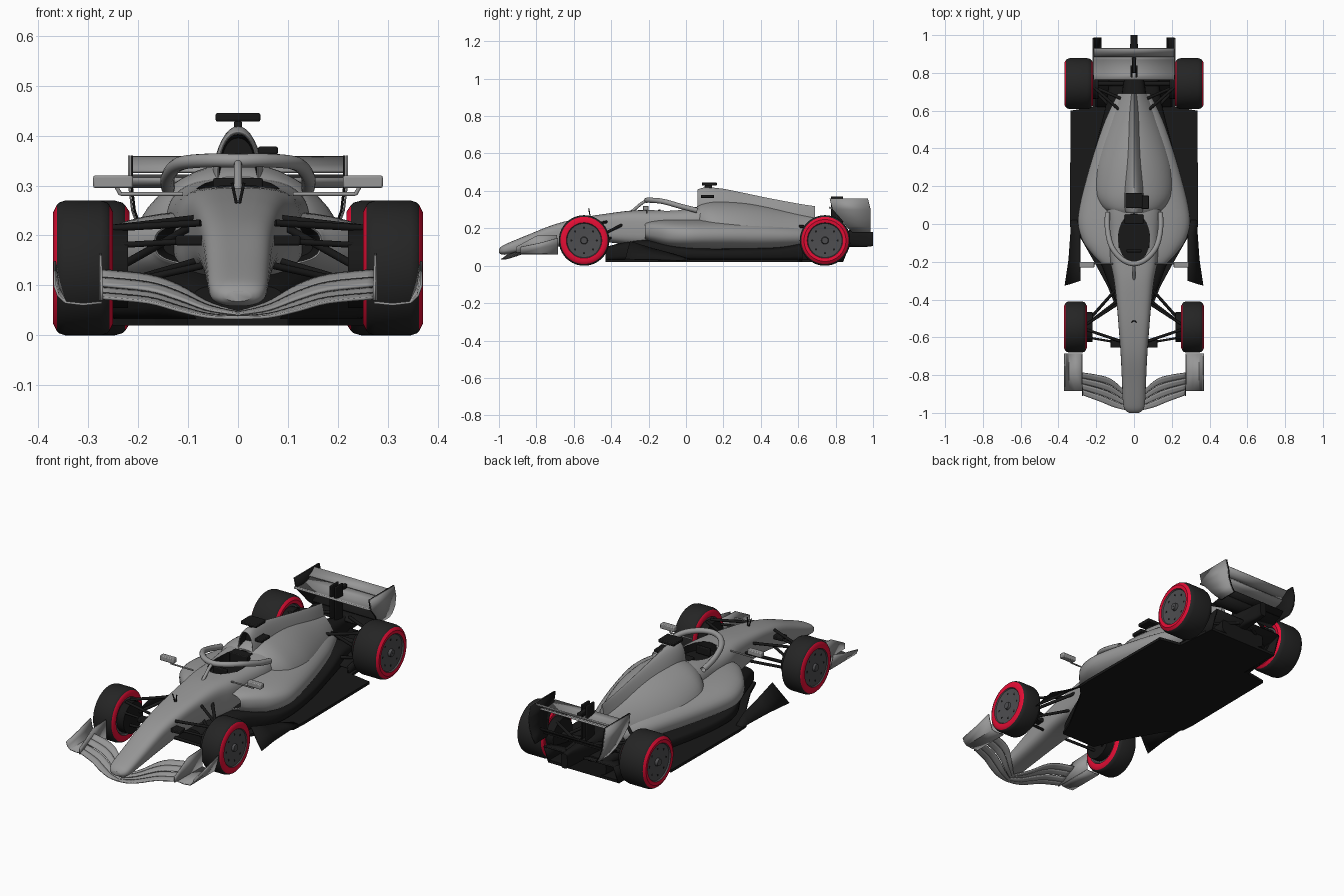
import bpy, bmesh, math
from mathutils import Vector

if "Cube" in bpy.data.objects:
    bpy.data.objects.remove(bpy.data.objects["Cube"])


def material(name, r, g, b):
    m = bpy.data.materials.new(name)
    m.diffuse_color = (r, g, b, 1)
    m.use_nodes = True
    m.node_tree.nodes["Principled BSDF"].inputs["Base Color"].default_value = m.diffuse_color
    return m


GREY = material("body grey", 0.31, 0.31, 0.31)
BLACK = material("carbon black", 0.009, 0.009, 0.009)
TYRE = material("tyre rubber", 0.018, 0.018, 0.018)
RED = material("red sidewall", 0.78, 0.004, 0.035)
RIM = material("rim grey", 0.075, 0.075, 0.08)


def make(name, verts, faces, mats, idx=None, angle=35):
    me = bpy.data.meshes.new(name)
    me.from_pydata([tuple(v) for v in verts], [], faces)
    for m in mats:
        me.materials.append(m)
    if idx:
        for p, i in zip(me.polygons, idx):
            p.material_index = i
    bm = bmesh.new()
    bm.from_mesh(me)
    bmesh.ops.recalc_face_normals(bm, faces=bm.faces)
    bm.to_mesh(me)
    bm.free()
    ob = bpy.data.objects.new(name, me)
    bpy.context.collection.objects.link(ob)
    select(ob)
    bpy.ops.object.shade_smooth_by_angle(angle=math.radians(angle))
    return ob


def select(ob):
    bpy.ops.object.select_all(action='DESELECT')
    ob.select_set(True)
    bpy.context.view_layer.objects.active = ob


def catmull(rows, sub):
    out = []
    for i in range(len(rows) - 1):
        a, b, c, d = rows[max(i - 1, 0)], rows[i], rows[i + 1], rows[min(i + 2, len(rows) - 1)]
        for k in range(sub):
            t = k / sub
            out.append([0.5 * (2 * q + (r - p) * t + (2 * p - 5 * q + 4 * r - s) * t * t
                               + (3 * q - p - 3 * r + s) * t ** 3) for p, q, r, s in zip(a, b, c, d)])
    return out + [list(rows[-1])]


# stations are (y, half width, z bottom, z top, squareness)
def loft(name, stations, mats, dark=0, half=False, sub=4, n=40):
    st = catmull(stations, sub)
    verts, faces, idx = [], [], []
    for y, w, zb, zt, e in st:
        zc, h = ((zb, zt - zb) if half else ((zb + zt) / 2, (zt - zb) / 2))
        for k in range(n):
            a = 2 * math.pi * k / n
            c, s = math.cos(a), math.sin(a)
            x = w * math.copysign(abs(c) ** (2 / e), c)
            z = h * math.copysign(abs(s) ** (2 / e), s)
            verts.append((x, y, zc + (z * 0.1 if half and z < 0 else z)))
    for i in range(len(st) - 1):
        for k in range(n):
            k2 = (k + 1) % n
            faces.append((i * n + k, i * n + k2, i * n + n + k2, i * n + n + k))
            idx.append(1 if i < dark * sub else 0)
    faces += [tuple(range(n)), tuple(range(len(verts) - n, len(verts)))]
    idx += [1 if dark else 0, 0]
    return make(name, verts, faces, mats, idx)


def sheet(name, rows, thick, mat):
    m = len(rows[0])
    faces = [(i * m + k, i * m + k + 1, i * m + m + k + 1, i * m + m + k)
             for i in range(len(rows) - 1) for k in range(m - 1)]
    ob = make(name, [p for r in rows for p in r], faces, [mat])
    mod = ob.modifiers.new("thickness", 'SOLIDIFY')
    mod.thickness, mod.offset = thick, 0
    return ob


def rod(name, a, b, r, mat, both=True, n=12):
    for s in ((1, -1) if both else (1,)):
        p, q = Vector((a[0] * s, a[1], a[2])), Vector((b[0] * s, b[1], b[2]))
        rot = (q - p).to_track_quat('Z', 'Y')
        verts = [o + rot @ Vector((r * math.cos(2 * math.pi * k / n), r * math.sin(2 * math.pi * k / n), 0))
                 for o in (p, q) for k in range(n)]
        faces = [(k, (k + 1) % n, n + (k + 1) % n, n + k) for k in range(n)]
        make(name, verts, faces + [tuple(range(n)), tuple(range(n, 2 * n))], [mat])


def block(name, x0, x1, y0, y1, z0, z1, mat, both=False):
    for s in ((1, -1) if both else (1,)):
        verts = [(s * x, y, z) for x in (x0, x1) for y in (y0, y1) for z in (z0, z1)]
        ob = make(name, verts, [(0, 1, 3, 2), (4, 5, 7, 6), (0, 1, 5, 4), (2, 3, 7, 6), (0, 2, 6, 4), (1, 3, 7, 5)], [mat])
        bev = ob.modifiers.new("soft edges", 'BEVEL')
        bev.width, bev.segments = 0.004, 2


# nose and survival cell, with the cockpit cut out
tub = loft("nose_and_tub", [(-1, .025, .068, .088, 2.2), (-.985, .047, .06, .104, 2.4), (-.95, .058, .06, .122, 2.6),
    (-.85, .063, .075, .163, 3), (-.7, .07, .10, .222, 3.5), (-.55, .081, .125, .258, 3.8), (-.42, .092, .125, .279, 3.8),
    (-.3, .106, .11, .294, 3.6), (-.2, .125, .10, .298, 3.4), (-.05, .137, .10, .302, 3.2),
    (.07, .145, .10, .315, 3), (.2, .13, .10, .32, 2.6)], [GREY, BLACK])
bpy.ops.mesh.primitive_cylinder_add(vertices=40, radius=1, depth=1, location=(0, -.075, .756))
cutter = bpy.context.object
cutter.name, cutter.scale, cutter.hide_render = "cockpit_cutter", (.082, .13, 1), True
select(tub)
mod = tub.modifiers.new("cockpit", 'BOOLEAN')
mod.object, mod.operation = cutter, 'DIFFERENCE'
bpy.ops.object.modifier_apply(modifier="cockpit")
bpy.data.objects.remove(cutter)
for p in tub.data.polygons:
    if (p.center.x / .083) ** 2 + ((p.center.y + .075) / .131) ** 2 < 1.01 and p.center.z > .252:
        p.material_index = 1
block("steering_wheel", -.04, .04, -.15, -.135, .26, .30, BLACK)
block("headrest", -.05, .05, .0, .05, .26, .315, BLACK)

# sidepods with inlets, engine cover shoulders, spine with air intake
loft("sidepods", [(-.16, .15, .15, .215, 3), (-.215, .165, .14, .228, 3), (-.205, .178, .13, .237, 3), (-.16, .222, .11, .245, 2.8),
    (-.09, .272, .085, .25, 2.6), (0, .297, .072, .252, 2.4), (.1, .287, .07, .252, 2.3), (.25, .25, .07, .25, 2.2),
    (.4, .205, .075, .24, 2.2), (.55, .152, .085, .225, 2.1), (.69, .086, .10, .205, 2)], [GREY, BLACK], dark=1)
loft("engine_cover", [(.058, .125, .22, .318, 2.2), (.09, .17, .205, .335, 2), (.16, .205, .195, .348, 1.75), (.28, .205, .18, .343, 1.65),
    (.4, .178, .17, .325, 1.6), (.55, .13, .16, .292, 1.5), (.69, .078, .15, .26, 1.5)], [GREY], half=True)
loft("intake_and_spine", [(.11, .034, .33, .395, 2.2), (.065, .038, .317, .403, 2.2), (.068, .046, .30, .41, 2.2),
    (.11, .056, .27, .419, 2), (.2, .064, .25, .411, 1.6), (.3, .062, .24, .391, 1.4), (.45, .052, .22, .36, 1.3),
    (.6, .036, .2, .332, 1.3), (.69, .022, .17, .318, 1.3)], [GREY, BLACK], dark=1, half=True)
block("camera_stem", -.008, .008, .10, .14, .40, .43, BLACK)
block("camera_bar", -.045, .045, .085, .165, .428, .445, BLACK)
block("side_camera", .04, .08, .08, .15, .362, .378, BLACK)

# halo
for name, pts in (("halo_ring", [(-.14, .06, .295), (-.14, -.03, .318), (-.118, -.12, .343), (-.065, -.185, .35), (0, -.21, .35),
                                 (.065, -.185, .35), (.118, -.12, .343), (.14, -.03, .318), (.14, .06, .295)]),
                  ("halo_pillar", [(0, -.205, .348), (0, -.235, .335), (0, -.30, .28)])):
    cu = bpy.data.curves.new(name, 'CURVE')
    cu.dimensions, cu.bevel_depth, cu.bevel_resolution = '3D', .014 if "ring" in name else .008, 4
    sp = cu.splines.new('POLY')
    line = catmull(pts, 6)
    sp.points.add(len(line) - 1)
    for q, co in zip(sp.points, line):
        q.co = (*co, 1)
    sp.use_smooth = True
    cu.materials.append(GREY)
    ob = bpy.data.objects.new(name, cu)
    bpy.context.collection.objects.link(ob)
    select(ob)
    bpy.ops.object.convert(target='MESH')

# mirrors and nose probes
block("mirror", .21, .29, -.23, -.20, .295, .32, GREY, True)
rod("mirror_stay", (.11, -.21, .283), (.235, -.21, .283), .004, GREY)
rod("mirror_post", (.235, -.21, .282), (.245, -.212, .30), .004, GREY)
rod("probe", (.0, -.51, .25), (.012, -.52, .305), .003, BLACK)

# floor, underbody, fences and diffuser
half = [(.1, -.43), (.14, -.33), (.2, -.22), (.28, -.08), (.335, -.02), (.34, .05), (.335, .6), (.22, .62), (.2, .84)]
ring = half + [(-x, y) for x, y in reversed(half)]
m = len(ring)
make("floor", [(x, y, z) for z in (.02, .034) for x, y in ring],
     [tuple(range(m)), tuple(range(m, 2 * m))] + [(k, (k + 1) % m, m + (k + 1) % m, m + k) for k in range(m)], [BLACK])
loft("underbody", [(-.43, .09, .022, .10, 4), (-.33, .13, .022, .125, 4), (-.2, .18, .022, .14, 4), (-.05, .255, .022, .11, 4),
    (.1, .26, .022, .095, 4), (.3, .23, .022, .095, 4), (.5, .18, .022, .10, 4), (.68, .14, .022, .13, 4), (.84, .13, .03, .12, 4)], [BLACK])
for s in (1, -1):
    sheet("floor_fence", [[(s * .285, -.30, .13), (s * .33, -.315, .075), (s * .365, -.325, .035)],
        [(s * .285, -.19, .095), (s * .315, -.18, .06), (s * .345, -.19, .032)],
        [(s * .285, -.06, .06), (s * .31, -.05, .045), (s * .335, -.04, .03)],
        [(s * .30, .02, .034), (s * .32, .02, .032), (s * .338, .02, .03)]], .006, BLACK)
    sheet("diffuser_side", [[(s * .2, .62, .02), (s * .2, .62, .07)], [(s * .2, .84, .02), (s * .2, .88, .12)]], .008, BLACK)
sheet("diffuser_roof", [[(x, .62, .06), (x, .78, .09), (x, .88, .12)] for x in (-.2, .2)], .008, BLACK)

# gearbox and rear crash structure
loft("gearbox", [(.6, .07, .09, .23, 3), (.72, .06, .09, .21, 3), (.85, .035, .10, .19, 3), (.95, .02, .10, .185, 4), (1, .018, .105, .18, 4)], [BLACK])


# rear wing
def span(pts, w):
    return [[(x, y, z) for y, z in pts] for x in (-w, w)]


sheet("rear_wing_main", span([(.765, .312), (.79, .304), (.83, .30), (.87, .306), (.895, .318)], .214), .009, GREY)
sheet("rear_wing_flap", span([(.885, .328), (.91, .34), (.93, .357)], .214), .006, GREY)
sheet("beam_wing", span([(.83, .18), (.87, .185), (.905, .205)], .185), .007, BLACK)
sheet("beam_wing_upper", span([(.88, .205), (.91, .218), (.925, .235)], .19), .006, BLACK)
plate = [(.218, .36, .77, .97), (.218, .30, .785, .985), (.212, .25, .83, .985), (.198, .21, .86, .985), (.18, .18, .89, .985)]
for s in (1, -1):
    sheet("wing_endplate", [[(s * x, a, z), (s * x, b, z)] for x, z, a, b in plate], .004, GREY)
    sheet("endplate_lining", [[(s * (x - .005), a - .002, z), (s * (x - .005), b + .002, z)] for x, z, a, b in plate], .005, BLACK)
block("wing_pylon", .008, .018, .775, .84, .19, .37, BLACK, True)
block("wing_actuator", -.01, .01, .80, .885, .325, .345, BLACK)

# front wing: four slotted elements over a swept span
tips = [(0, -.99, .035, -.93, .05), (.06, -.982, .037, -.87, .07), (.12, -.965, .05, -.82, .105),
        (.18, -.94, .066, -.80, .125), (.275, -.905, .075, -.785, .135)]
half_span = catmull(tips, 4)
full_span = [[-r[0]] + r[1:] for r in reversed(half_span[1:])] + half_span
for e in range(4):
    ts = [(e + f) / 4 for f in (0, .3, .6, .93)]
    sheet("front_wing_element", [[(x, y0 + (y1 - y0) * t, z0 + (z1 - z0) * t ** 1.3 - .003 * (e % 2)) for t in ts]
                                 for x, y0, z0, y1, z1 in full_span], .006, GREY)
for s in (1, -1):
    sheet("front_endplate", [[(s * .273, -.91, .07), (s * .273, -.91, .10)], [(s * .275, -.80, .07), (s * .275, -.80, .16)],
                             [(s * .276, -.69, .07), (s * .276, -.69, .165)]], .005, GREY)
    sheet("endplate_foot", [[(s * x, y, z + up * (x > .35) * (x - .345)) for x, z in ((.272, .066), (.31, .062), (.345, .066), (.36, .08), (.367, .10))]
                            for y, up in ((-.885, 0), (-.78, 1), (-.685, 2.2))], .005, GREY)

# wheels: (fraction of width, radius) turned around the axle
prof = [(-.42, .001), (-.42, .09), (-.485, .095), (-.5, .112), (-.44, .126), (-.4, .131), (-.3, .135), (.3, .135),
        (.4, .131), (.44, .126), (.5, .112), (.485, .095), (.44, .091), (.41, .03), (.41, .02), (.5, .017), (.5, .001)]
ring_mats = [1, 1, 2, 2, 0, 0, 0, 0, 0, 2, 2, 1, 1, 1, 1, 1]
N = 64
for label, cx, cy, w in (("front", .31, -.545, .12), ("rear", .293, .743, .152)):
    for s in (1, -1):
        verts = [(s * (cx + f * w), cy + r * math.cos(2 * math.pi * k / N), .135 + r * math.sin(2 * math.pi * k / N))
                 for f, r in prof for k in range(N)]
        faces = [(i * N + k, i * N + (k + 1) % N, i * N + N + (k + 1) % N, i * N + N + k)
                 for i in range(len(prof) - 1) for k in range(N)]
        make(label + "_wheel", verts, faces, [TYRE, RIM, RED], [ring_mats[i] for i in range(len(prof) - 1) for k in range(N)])
    for k in range(8):
        a = 2 * math.pi * k / 8
        y, z = cy + .068 * math.cos(a), .135 + .068 * math.sin(a)
        rod(label + "_rim_hole", (cx + .40 * w, y, z), (cx + .432 * w, y, z), .006, BLACK, n=10)
    rod(label + "_brake_drum", (cx - .5 * w - .03, cy, .135), (cx - .4 * w, cy, .135), .08, BLACK, n=32)

# suspension arms
for a, b, r in (((.08, -.42, .235), (.25, -.53, .215), .007), ((.075, -.62, .225), (.25, -.56, .215), .007),
                ((.08, -.40, .15), (.25, -.53, .10), .007), ((.07, -.62, .14), (.25, -.56, .10), .007),
                ((.09, -.34, .22), (.25, -.52, .13), .008), ((.07, -.63, .19), (.25, -.60, .18), .006),
                ((.05, .58, .21), (.22, .73, .205), .008), ((.04, .86, .19), (.22, .76, .205), .008),
                ((.06, .55, .11), (.22, .72, .08), .008), ((.04, .86, .11), (.22, .76, .08), .008),
                ((.06, .66, .20), (.22, .73, .10), .008), ((.0, .743, .135), (.25, .743, .135), .012)):
    rod("suspension_arm", a, b, r, BLACK)
block("steering_rack_cover", -.125, .125, -.655, -.61, .18, .20, BLACK)
